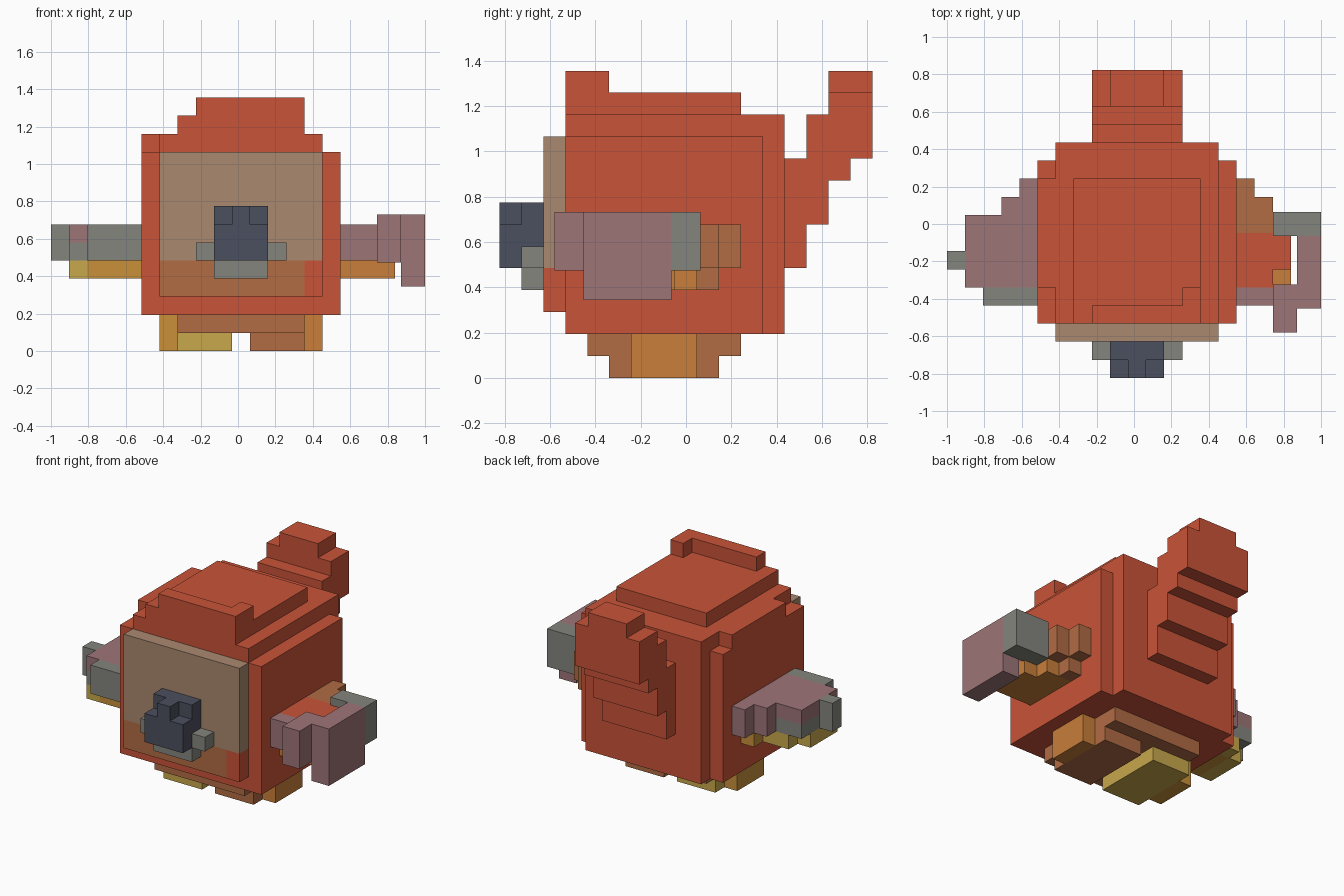
import bpy
import bmesh

cube = bpy.data.objects.get("Cube")
if cube:
    bpy.data.objects.remove(cube, do_unlink=True)

V = 3 / 31            # size of one block
ORIGIN = (-1.0, -8.5 * V, 0.0)
U = V * 4 / 3         # the claw uses larger blocks
CLAW_ORIGIN = (1 - 2 * U, -4.5 * U, 0.344)


def srgb(c):
    c /= 255
    return c / 12.92 if c <= 0.04045 else ((c + 0.055) / 1.055) ** 2.4


def material(name, rgb):
    col = (*[srgb(c) for c in rgb], 1)
    m = bpy.data.materials.new(name)
    m.use_nodes = True
    m.diffuse_color = col
    bsdf = m.node_tree.nodes["Principled BSDF"]
    bsdf.inputs["Base Color"].default_value = col
    bsdf.inputs["Roughness"].default_value = 0.9
    return m


MATS = {n: material(n, c) for n, c in {
    "red": (201, 84, 56), "tan": (170, 137, 112), "brown": (177, 108, 68),
    "grey": (133, 133, 126), "pink": (158, 117, 119), "navy": (75, 78, 94),
    "yellow": (200, 168, 76), "orange": (200, 127, 58),
    "amber": (200, 144, 58)}.items()}


def part(name, boxes, size=V, origin=ORIGIN):
    """Build one part from (colour, x0, x1, y0, y1, z0, z1) boxes in block units."""
    me = bpy.data.meshes.new(name)
    bm = bmesh.new()
    colours = list(dict.fromkeys(b[0] for b in boxes))
    for c in colours:
        me.materials.append(MATS[c])
    for c, *r in boxes:
        verts = bmesh.ops.create_cube(bm, size=1)["verts"]
        for v in verts:
            for a in range(3):
                i = r[2 * a + (v.co[a] > 0)]
                v.co[a] = origin[a] + i * size
        for f in {f for v in verts for f in v.link_faces}:
            f.material_index = colours.index(c)
    bm.to_mesh(me)
    bm.free()
    ob = bpy.data.objects.new(name, me)
    bpy.context.collection.objects.link(ob)
    return ob


# Body and stepped crown
part("body", [
    ("red", 5, 16, 3, 12, 2, 11),
    ("red", 6, 15, 12, 13, 2, 12),
    ("red", 6, 15, 3, 12, 11, 12),
    ("red", 5, 6, 5, 11, 11, 12)])
part("crown", [
    ("red", 7, 14, 3, 11, 12, 13),
    ("red", 8, 14, 3, 4, 13, 14),
    ("red", 13, 14, 4, 5, 13, 14)])

# Face panel, mouth and nose
part("face_panel", [
    ("tan", 6, 15, 2, 3, 5, 11),
    ("brown", 6, 14, 2, 3, 3, 5),
    ("red", 14, 15, 2, 3, 3, 5)])
part("mouth", [
    ("grey", 9, 12, 1, 2, 4, 5),
    ("grey", 8, 9, 1, 2, 5, 6),
    ("grey", 12, 13, 1, 2, 5, 6)])
part("nose", [
    ("navy", 9, 12, 1, 2, 5, 8),
    ("navy", 9, 12, 0, 1, 5, 7),
    ("navy", 10, 11, 0, 1, 7, 8)])

# Stepped tail rising at the back
part("tail", [("red", 8, 13, y, y + 1, z0, z1) for y, z0, z1 in
              ((13, 5, 10), (14, 7, 12), (15, 9, 13), (16, 10, 13))]
     + [("red", 9, 12, 15, 17, 13, 14)])

# Hips and feet
part("hips", [("brown", 7, 14, 4, 11, 1, 2)])
part("right_foot", [
    ("yellow", 7, 10, 5, 10, 0, 1),
    ("amber", 6, 7, 6, 9, 0, 2)])
part("left_foot", [
    ("brown", 11, 14, 5, 10, 0, 1),
    ("orange", 14, 15, 6, 9, 0, 2)])

# Right arm
part("right_arm", [
    ("pink", 4, 5, 5, 11, 5, 7),
    ("pink", 3, 4, 5, 10, 5, 7),
    ("pink", 1, 3, 5, 9, 6, 7),
    ("grey", 1, 3, 5, 9, 5, 6),
    ("grey", 2, 5, 4, 5, 5, 7),
    ("grey", 0, 1, 6, 7, 5, 7)])
part("right_arm_underside", [
    ("amber", 2, 5, 5, 8, 4, 5),
    ("amber", 4, 5, 8, 10, 4, 5),
    ("yellow", 2, 4, 8, 9, 4, 5),
    ("yellow", 1, 2, 5, 8, 4, 5)])

# Left arm
part("left_arm", [
    ("pink", 16, 18, 4, 5, 5, 7),
    ("red", 16, 18, 5, 8, 5, 7),
    ("red", 18, 19, 6, 8, 5, 7),
    ("brown", 16, 18, 8, 10, 5, 7),
    ("brown", 16, 17, 10, 11, 5, 7)])
part("left_arm_underside", [
    ("orange", 16, 19, 5, 8, 4, 5),
    ("orange", 16, 18, 8, 9, 4, 5),
    ("brown", 16, 17, 9, 10, 4, 5)])

# Claw held by the left arm
part("claw", [
    ("grey", 0, 2, 4, 5, 1, 3),
    ("pink", 1, 2, 1, 4, 0, 3),
    ("pink", 0, 1, 0, 2, 1, 3)], U, CLAW_ORIGIN)
